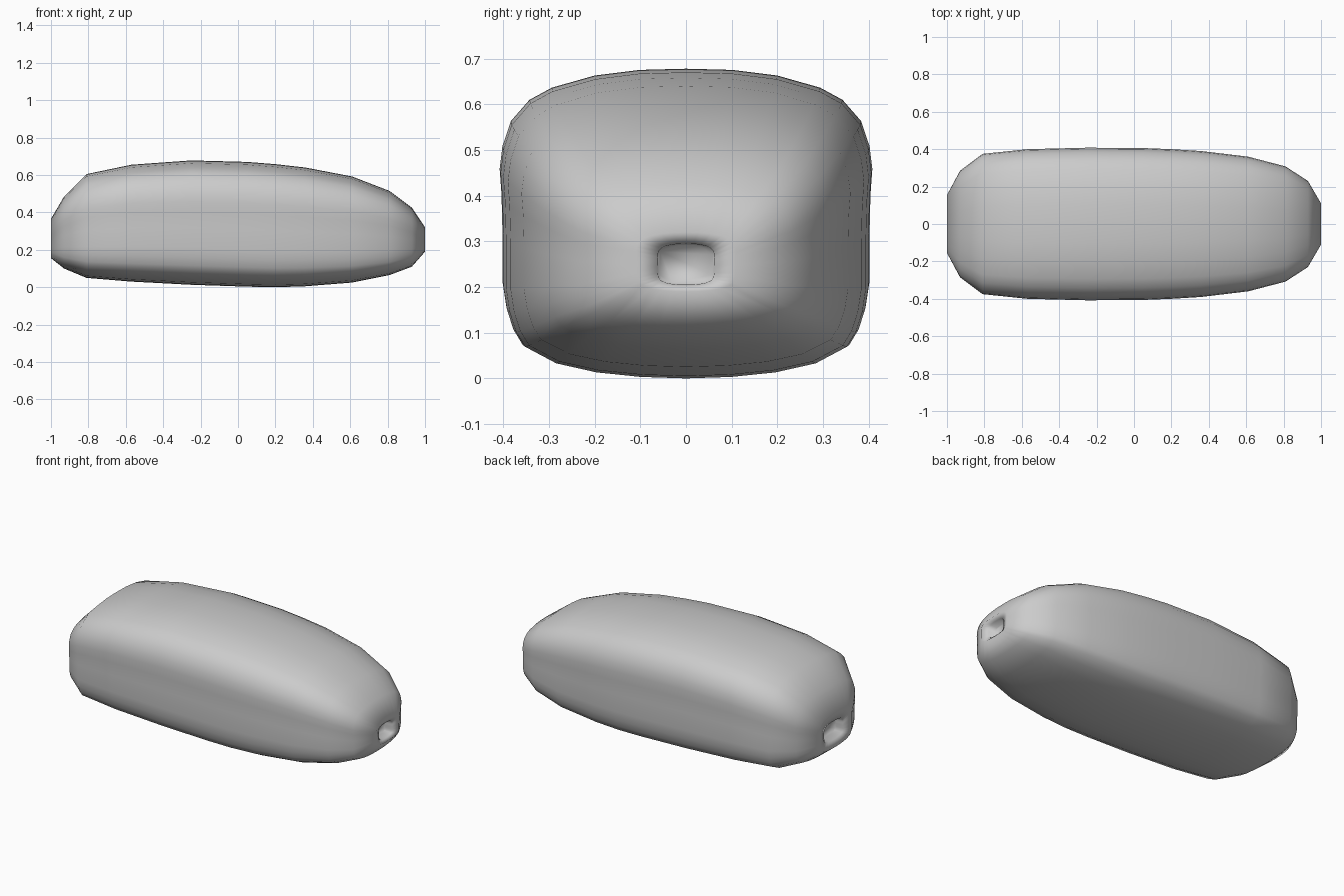
import bpy, bmesh

# Half cross-section, normalised: (y, z) from top centre to bottom centre
half = [(0, 1), (.25, .992), (.49, .955), (.72, .875), (.84, .795), (.94, .655),
        (.985, .49), (1, .34), (.99, .17), (.985, -.08), (.985, -.4), (.965, -.56),
        (.93, -.69), (.88, -.79), (.71, -.9), (.49, -.96), (.25, -.99), (0, -1)]
section = half + [(-y, z) for y, z in half[-2:0:-1]]

# Stations along the body: x, half width, bottom, top (ends fold inward as recesses)
stations = [
    (-.94, .085, .20, .30), (-.985, .09, .195, .305),
    (-1, .155, .155, .365), (-.93, .285, .10, .485), (-.81, .375, .05, .605),
    (-.57, .40, .03, .655), (-.25, .408, .013, .678), (.05, .406, .003, .67),
    (.2, .40, 0, .658), (.36, .39, .005, .64), (.61, .36, .025, .592),
    (.81, .308, .065, .515), (.93, .23, .11, .425), (1, .11, .19, .32),
    (.985, .063, .205, .295), (.94, .06, .208, .292)]

bm = bmesh.new()
rings = []
for x, w, lo, hi in stations:
    mid, h = (lo + hi) / 2, (hi - lo) / 2
    rings.append([bm.verts.new((x, y * w, mid + z * h)) for y, z in section])

# Skin between neighbouring rings
n = len(section)
for a, b in zip(rings, rings[1:]):
    for i in range(n):
        j = (i + 1) % n
        bm.faces.new((a[i], a[j], b[j], b[i]))
# Floors of the end recesses
bm.faces.new(rings[0])
bm.faces.new(rings[-1])
bmesh.ops.recalc_face_normals(bm, faces=bm.faces)

mesh = bpy.data.meshes.new("rounded_body")
bm.to_mesh(mesh)
bm.free()
mesh.shade_smooth()
body = bpy.data.objects.new("rounded_body", mesh)
bpy.context.collection.objects.link(body)
